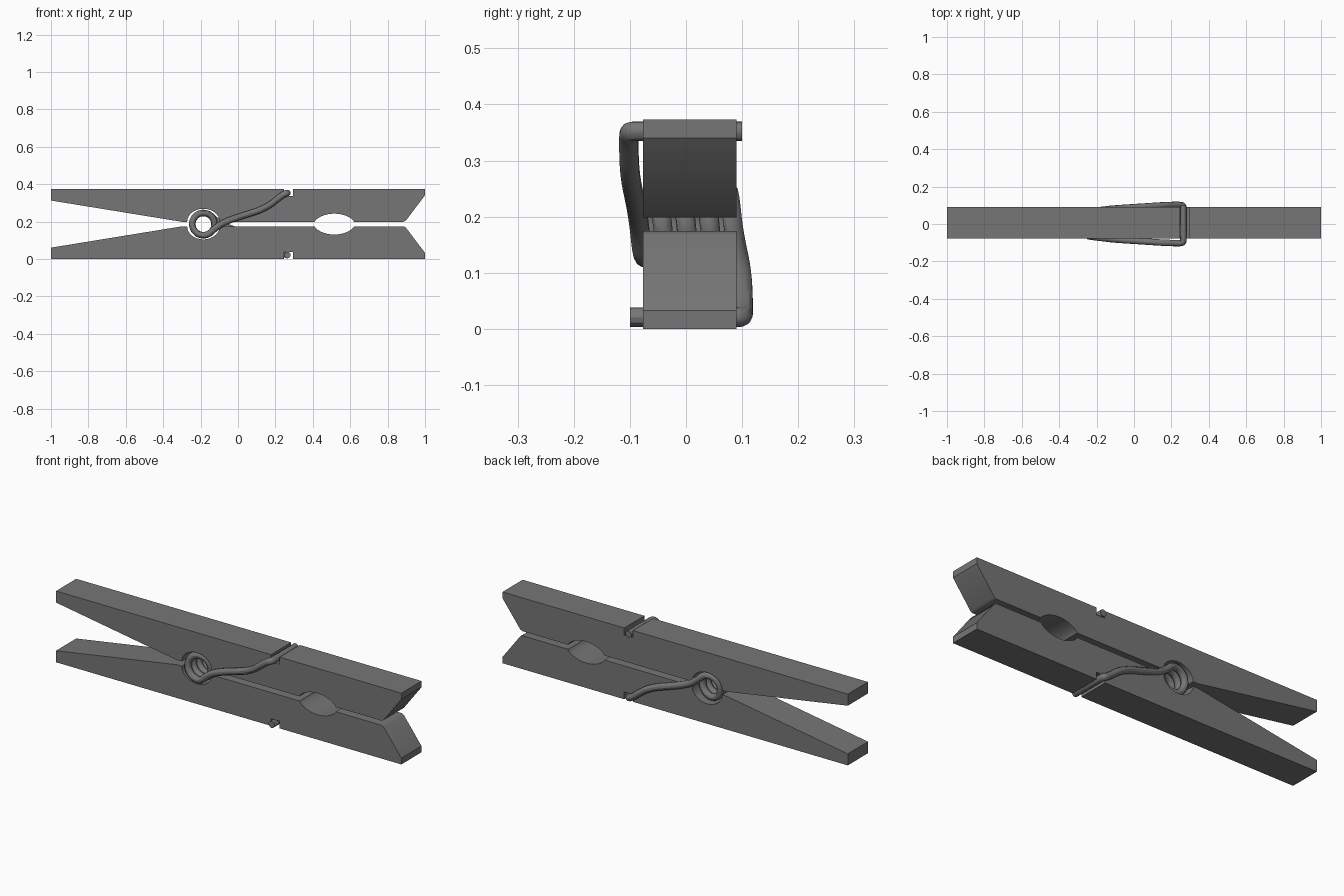
import bpy
import bmesh
from math import sin, cos, pi, radians
from mathutils import Vector

cube = bpy.data.objects.get("Cube")
if cube:
    bpy.data.objects.remove(cube, do_unlink=True)

MID = 0.1865                 # height of the plane between the two halves
FRONT, BACK = -0.077, 0.09   # sides of the wood
COIL_X, COIL_R, WIRE_R = -0.185, 0.060, 0.0175


def make_material(name, rgb):
    mat = bpy.data.materials.new(name)
    mat.use_nodes = True
    mat.diffuse_color = (*rgb, 1)
    mat.node_tree.nodes["Principled BSDF"].inputs["Base Color"].default_value = (*rgb, 1)
    return mat


grey = make_material("plain grey", (0.18, 0.18, 0.18))


def smooth(obj):
    bpy.ops.object.select_all(action='DESELECT')
    obj.select_set(True)
    bpy.context.view_layer.objects.active = obj
    bpy.ops.object.shade_smooth_by_angle(angle=radians(30))


def add_half(name, profile, sign):
    """Extrude a side profile (x, height above the middle) across the width."""
    bm = bmesh.new()
    face = bm.faces.new([bm.verts.new((x, FRONT, MID + sign * h)) for x, h in profile])
    grown = bmesh.ops.extrude_face_region(bm, geom=[face])
    moved = [v for v in grown["geom"] if isinstance(v, bmesh.types.BMVert)]
    bmesh.ops.translate(bm, verts=moved, vec=(0, BACK - FRONT, 0))
    bmesh.ops.recalc_face_normals(bm, faces=bm.faces)
    mesh = bpy.data.meshes.new(name)
    bm.to_mesh(mesh)
    bm.free()
    mesh.materials.append(grey)
    obj = bpy.data.objects.new(name, mesh)
    bpy.context.collection.objects.link(obj)
    smooth(obj)


# Wooden half: handle taper, coil pocket, round grip, jaw, spring groove
pocket = [(COIL_X - 0.087 * cos(a), 0.012 + 0.07 * sin(a))
          for a in (pi * i / 14 for i in range(15))]
grip = [(0.515 - 0.105 * cos(pi * i / 16), 0.012 + 0.044 * sin(pi * i / 16) ** 1.4)
        for i in range(17)]
profile = [(-1, MID), (-1, 0.126), (-0.33, 0.017), (-0.30, 0.012)]
profile += pocket + [(-0.04, 0.012)] + grip
profile += [(0.885, 0.012), (0.897, 0.018), (1, 0.154), (1, MID),
            (0.295, MID), (0.295, 0.149), (0.245, 0.149), (0.245, MID)]
add_half("upper_half", profile, 1)
add_half("lower_half", profile, -1)

# Spring wire: one arm, its half-turn copy, and the coil joining them
arm = [Vector(p) for p in (
    (-0.10, -0.083, -0.005), (-0.06, -0.086, 0.016), (0.02, -0.091, 0.044),
    (0.11, -0.097, 0.070), (0.17, -0.101, 0.100), (0.215, -0.102, 0.138),
    (0.245, -0.102, 0.160), (0.262, -0.101, 0.166), (0.264, -0.085, 0.166),
    (0.264, -0.05, 0.166), (0.264, 0.05, 0.166), (0.264, 0.1, 0.166))]
back_arm = [Vector((p.x, -p.y, -p.z)) for p in reversed(arm)]
start, end, steps = radians(35), radians(4 * 360 - 35), 92
coil = []
for i in range(steps + 1):
    t = i / steps
    a = start + (end - start) * t
    coil.append(Vector((COIL_X + COIL_R * cos(a), 0.08 - 0.16 * t, COIL_R * sin(a))))

curve = bpy.data.curves.new("spring", 'CURVE')
curve.dimensions = '3D'
curve.bevel_depth = WIRE_R
curve.bevel_resolution = 4
curve.use_fill_caps = True
path = back_arm + coil + arm
spline = curve.splines.new('NURBS')
spline.points.add(len(path) - 1)
for point, p in zip(spline.points, path):
    point.co = (p.x, p.y, p.z + MID, 1)
spline.order_u = 4
spline.use_endpoint_u = True
spline.resolution_u = 3
curve.materials.append(grey)
spring = bpy.data.objects.new("spring", curve)
bpy.context.collection.objects.link(spring)
bpy.ops.object.select_all(action='DESELECT')
spring.select_set(True)
bpy.context.view_layer.objects.active = spring
bpy.ops.object.convert(target='MESH')
smooth(bpy.context.view_layer.objects.active)
